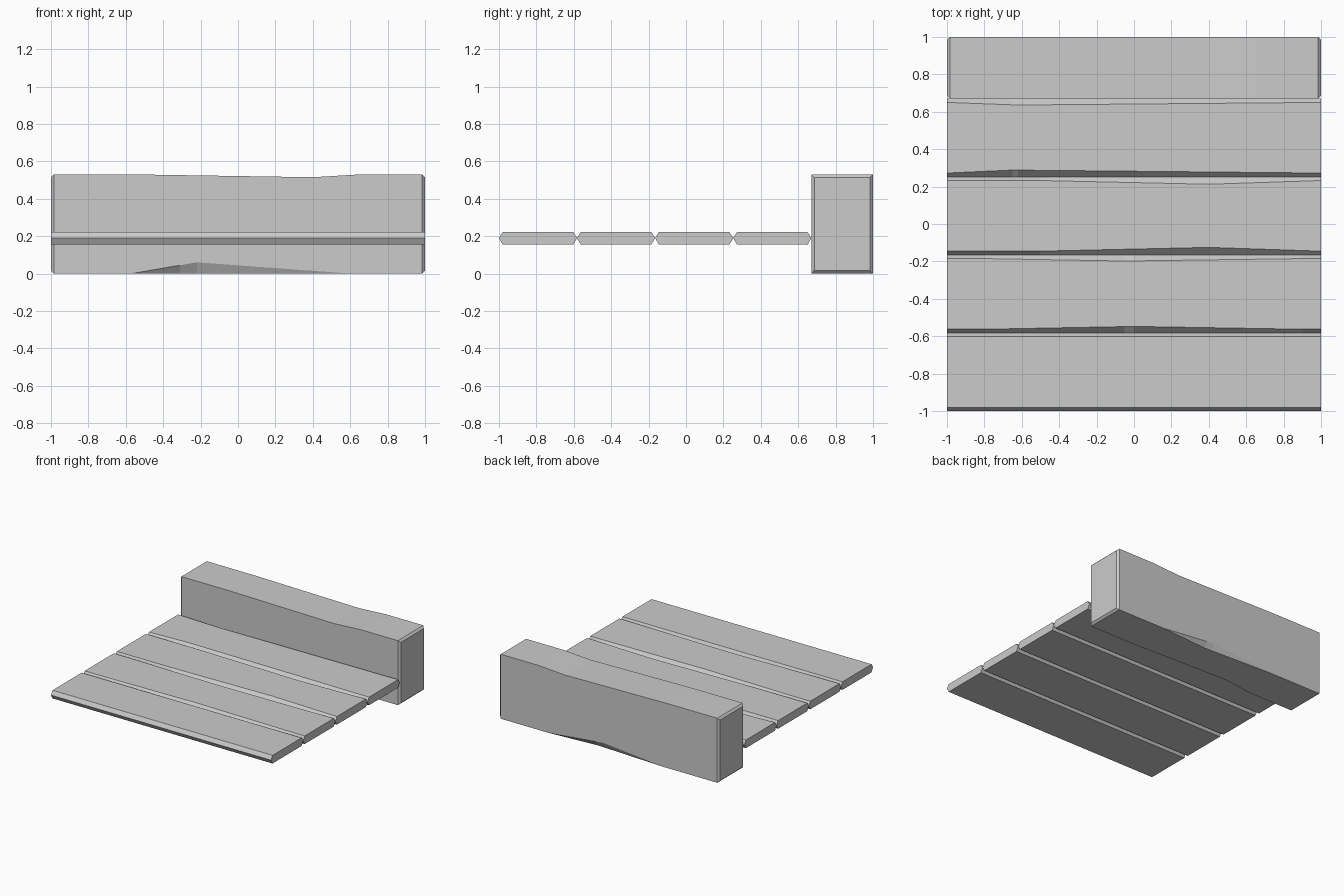
import bpy
import bmesh

cube = bpy.data.objects.get("Cube")
if cube:
    bpy.data.objects.remove(cube, do_unlink=True)

# Single stone-grey material
grey = bpy.data.materials.new("plain_grey")
grey.use_nodes = True
grey.diffuse_color = (0.6, 0.6, 0.6, 1)
shader = grey.node_tree.nodes["Principled BSDF"]
shader.inputs["Base Color"].default_value = grey.diffuse_color
shader.inputs["Roughness"].default_value = 0.9


def along(points, x):
    """Linear interpolation of (x, value) points, held constant at the ends."""
    if x <= points[0][0]:
        return points[0][1]
    for (xa, va), (xb, vb) in zip(points, points[1:]):
        if x <= xb:
            return va + (vb - va) * (x - xa) / (xb - xa)
    return points[-1][1]


def loft(name, stations, section):
    """Skin the (y, z) sections found at each x station and cap both ends."""
    bm = bmesh.new()
    rings = [[bm.verts.new((x, y, z)) for y, z in section(x)] for x in stations]
    for a, b in zip(rings, rings[1:]):
        for i in range(len(a)):
            j = (i + 1) % len(a)
            bm.faces.new((a[i], a[j], b[j], b[i]))
    bm.faces.new(rings[0])
    bm.faces.new(rings[-1])
    bmesh.ops.remove_doubles(bm, verts=bm.verts, dist=0.0001)
    bmesh.ops.recalc_face_normals(bm, faces=bm.faces)
    mesh = bpy.data.meshes.new(name)
    bm.to_mesh(mesh)
    bm.free()
    mesh.materials.append(grey)
    obj = bpy.data.objects.new(name, mesh)
    bpy.context.collection.objects.link(obj)
    return obj


# Floor planks: bevelled long edges, the upper ones worn inwards in places
LOW, MID, HIGH, BEVEL = 0.155, 0.19, 0.222, 0.02
FIRST, PITCH = -1.0, 0.4175


def plank(index, front_wear, back_wear):
    y0 = FIRST + PITCH * index
    y1 = y0 + PITCH

    def section(x):
        return [(y0, MID), (y0 + BEVEL, LOW), (y1 - BEVEL, LOW), (y1, MID),
                (y1 - BEVEL - along(back_wear, x), HIGH),
                (y0 + BEVEL + along(front_wear, x), HIGH)]

    stations = sorted({-1, 1} | {x for x, _ in front_wear + back_wear})
    loft(f"plank_{index + 1}", stations, section)


none = [(-1, 0), (1, 0)]
plank(0, none, none)
plank(1, [(-0.8, 0), (0, 0.015), (0.9, 0)], [(-0.8, 0), (-0.05, 0.013), (0.9, 0)])
plank(2, [(-0.5, 0), (0.4, 0.02), (1, 0)], [(-0.5, 0), (0.4, 0.02), (1, 0)])
plank(3, [(-1, 0), (-0.65, 0.016), (1, 0)], [(-1, 0), (-0.62, 0.014), (1, 0)])

# Back beam: sagging top, chipped lower edges, chamfered ends
FRONT, BACK, CHAMFER = 0.67, 1.0, 0.016
top = [(-0.55, 0.53), (0.4, 0.515), (0.65, 0.53)]
front_chip = [(-0.57, 0), (-0.22, 0.06), (0.6, 0)]
front_depth = [(-0.57, 0), (-0.31, 0.035), (0.6, 0)]
back_chip = [(-0.5, 0), (0.05, 0.05), (0.55, 0)]
back_depth = [(-0.5, 0), (0.12, 0.03), (0.55, 0)]


def beam_section(x):
    inset = CHAMFER if abs(x) == 1 else 0
    f, b, t = FRONT + inset, BACK - inset, along(top, x) - inset
    return [(b, t), (f, t),
            (f, inset + along(front_chip, x)), (f + along(front_depth, x), inset),
            (b - along(back_depth, x), inset), (b, inset + along(back_chip, x))]


profiles = top + front_chip + front_depth + back_chip + back_depth
beam_stations = sorted({-1, 1, CHAMFER - 1, 1 - CHAMFER} | {x for x, _ in profiles})
loft("back_beam", beam_stations, beam_section)
